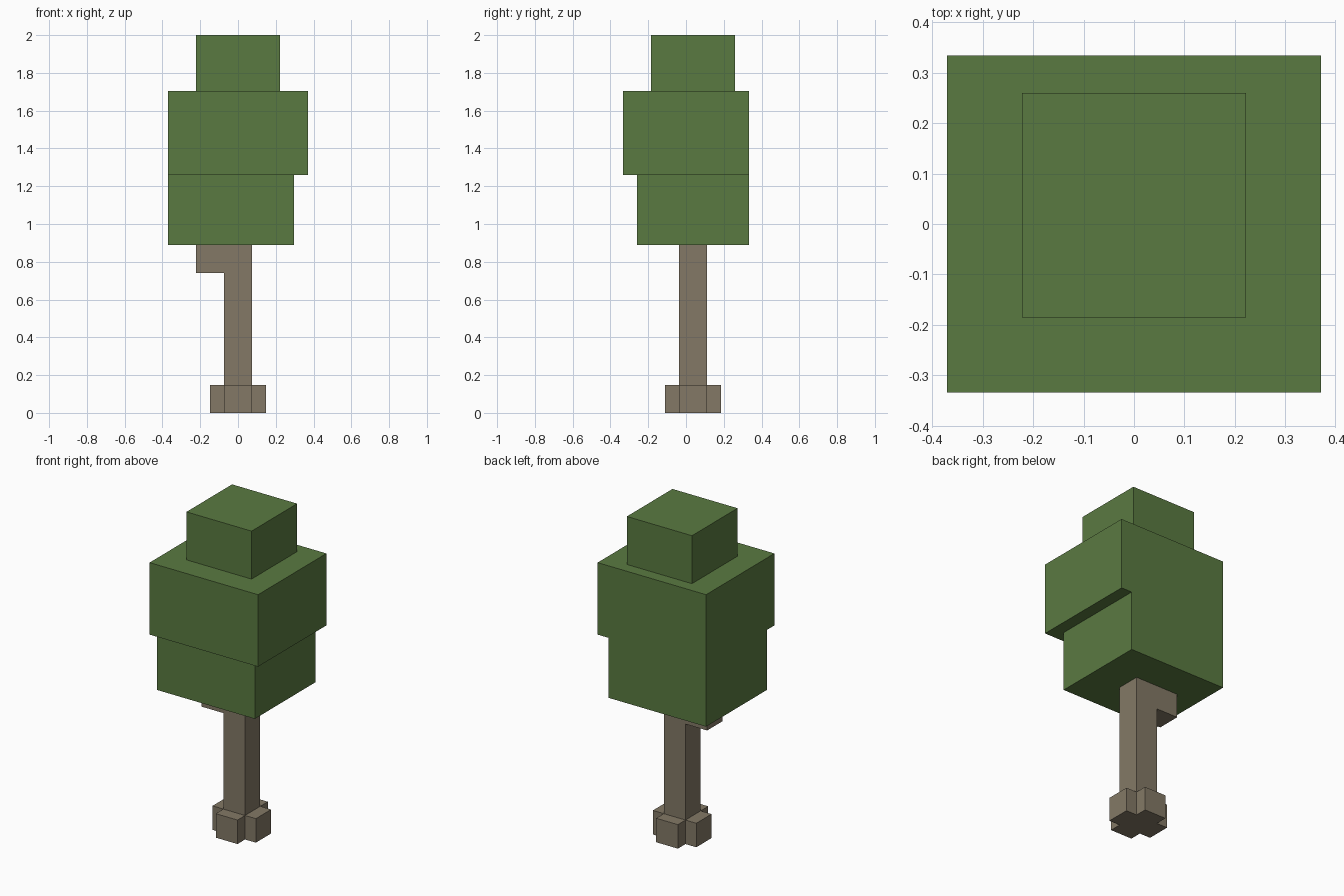
import bpy
import bmesh
from mathutils import Matrix, Vector

UNIT = 2 / 27  # one block of the grid the tree is built on

old = bpy.data.objects.get("Cube")
if old:
    bpy.data.objects.remove(old, do_unlink=True)


def make_material(name, rgb):
    mat = bpy.data.materials.new(name)
    mat.use_nodes = True
    color = (*rgb, 1)
    mat.diffuse_color = color
    mat.node_tree.nodes["Principled BSDF"].inputs["Base Color"].default_value = color
    return mat


def block(name, low, high, mat):
    """Box between two corners given in grid units."""
    low, high = Vector(low) * UNIT, Vector(high) * UNIT
    bm = bmesh.new()
    bmesh.ops.create_cube(bm, size=1, matrix=Matrix.Diagonal((*(high - low), 1)))
    mesh = bpy.data.meshes.new(name)
    bm.to_mesh(mesh)
    bm.free()
    mesh.materials.append(mat)
    obj = bpy.data.objects.new(name, mesh)
    obj.location = (low + high) / 2
    bpy.context.collection.objects.link(obj)
    return obj


bark = make_material("bark_brown", (0.227, 0.191, 0.133))
leaf = make_material("leaf_green", (0.102, 0.195, 0.053))

# Trunk, slightly behind the centre, with a stub branch under the leaves
block("trunk", (-1, -0.5, 0), (1, 1.5, 12), bark)
block("branch", (-3, -0.5, 10), (-1, 1.5, 12), bark)

# Four roots around the foot of the trunk
block("root_left", (1, -0.5, 0), (2, 1.5, 2), bark)
block("root_right", (-2, -0.5, 0), (-1, 1.5, 2), bark)
block("root_front", (-1, -1.5, 0), (1, -0.5, 2), bark)
block("root_back", (-1, 1.5, 0), (1, 2.5, 2), bark)

# Leaf tiers
block("lower_leaves", (-5, -3.5, 12), (4, 4.5, 17), leaf)
block("middle_leaves", (-5, -4.5, 17), (5, 4.5, 23), leaf)
block("top_leaves", (-3, -2.5, 23), (3, 3.5, 27), leaf)
